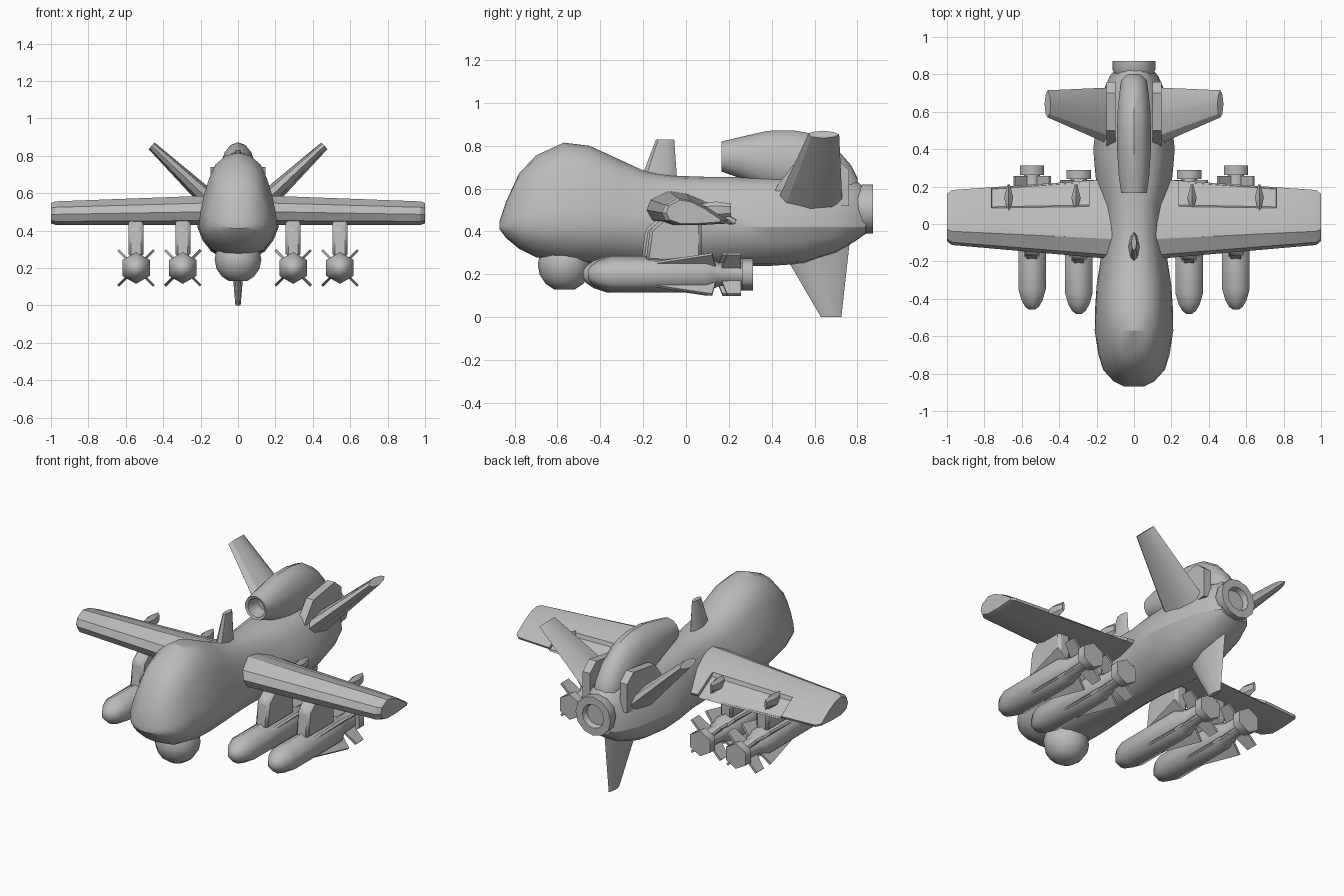
import bpy, bmesh, math
from mathutils import Vector

cube = bpy.data.objects.get("Cube")
if cube:
    bpy.data.objects.remove(cube, do_unlink=True)

GREY = (0.5, 0.5, 0.5, 1)
paint = bpy.data.materials.new("airframe_grey")
paint.use_nodes = True
paint.diffuse_color = GREY
paint.node_tree.nodes["Principled BSDF"].inputs["Base Color"].default_value = GREY


def loft(name, rings, angle=32):
    """Skin a list of equal-length rings and close both ends."""
    bm = bmesh.new()
    loops = [[bm.verts.new(p) for p in ring] for ring in rings]
    for a, b in zip(loops, loops[1:]):
        for i in range(len(a)):
            j = (i + 1) % len(a)
            bm.faces.new((a[i], a[j], b[j], b[i]))
    bm.faces.new(loops[0])
    bm.faces.new(loops[-1])
    bmesh.ops.recalc_face_normals(bm, faces=bm.faces)
    mesh = bpy.data.meshes.new(name)
    bm.to_mesh(mesh)
    bm.free()
    mesh.polygons.foreach_set("use_smooth", [True] * len(mesh.polygons))
    mesh.set_sharp_from_angle(angle=math.radians(angle))
    mesh.materials.append(paint)
    obj = bpy.data.objects.new(name, mesh)
    bpy.context.collection.objects.link(obj)
    return obj


def oval(x, y, z, rx, rz, sides):
    turn = [math.tau * i / sides for i in range(sides)]
    return [(x + rx * math.sin(a), y, z + rz * math.cos(a)) for a in turn]


def tube(name, x, z, stations, sides, angle=32):
    """Round body along y from (y, radius) stations."""
    return loft(name, [oval(x, y, z, r, r, sides) for y, r in stations], angle)


def slab(name, outline, x, half):
    """Flat plate: a (y, z) outline with thickness along x."""
    return loft(name, [[(x + d, y, z) for y, z in outline] for d in (-half, half)], 20)


FOIL = [(0, 0), (.12, .65), (.5, 1), (.85, .6), (1, 0), (.85, -.6), (.5, -1), (.12, -.65)]


def blade(name, root, tip, root_chord, tip_chord, thick):
    """Tapered fin between two (x, z) points, with (front, back) chords along y."""
    a, b = Vector(root), Vector(tip)
    side = Vector((-(b - a).y, (b - a).x)).normalized()
    rings = []
    for p, (y0, y1), t in zip((a, b), (root_chord, tip_chord), thick):
        rings.append([(p.x + side.x * n * t, y0 + (y1 - y0) * c, p.y + side.y * n * t)
                      for c, n in FOIL])
    return loft(name, rings)


# Fuselage: (y, half width, bottom, top) around a hard chine line
CHINE = .42
HULL = [(-.87, .05, .41, .45), (-.84, .11, .37, .54), (-.78, .165, .32, .67),
        (-.7, .19, .28, .755), (-.57, .21, .255, .815), (-.45, .208, .25, .8),
        (-.33, .2, .25, .745), (-.2, .18, .245, .685), (-.05, .165, .24, .66),
        (.1, .172, .24, .655), (.25, .205, .24, .655), (.4, .218, .24, .655),
        (.55, .2, .25, .66), (.7, .17, .3, .66), (.79, .13, .355, .64),
        (.84, .09, .39, .6)]
UPPER = [(1, 0), (.96, .2), (.87, .42), (.74, .65), (.58, .84), (.32, .96), (0, 1)]
LOWER = [(.87, .4), (.66, .73), (.36, .94), (0, 1)]


def hull_ring(y, w, low, top):
    right = [(w * u, CHINE + (top - CHINE) * v) for u, v in reversed(UPPER)]
    right += [(w * u, CHINE - (CHINE - low) * v) for u, v in LOWER]
    left = [(-x, z) for x, z in reversed(right[1:-1])]
    return [(x, y, z) for x, z in right + left]


loft("fuselage", [hull_ring(*s) for s in HULL], 30)

# Engine hump with a recessed intake: (y, centre z, half width, half height)
HUMP = [(.25, .75, .045, .045), (.17, .75, .055, .055), (.165, .75, .07, .07),
        (.25, .745, .083, .095), (.38, .73, .092, .14), (.5, .72, .093, .152),
        (.6, .7, .09, .155), (.7, .65, .08, .14), (.77, .59, .068, .12), (.8, .56, .05, .09)]
loft("engine_hump", [oval(0, y, z, w, h, 14) for y, z, w, h in HUMP])

# Exhaust ring with a recessed centre
tube("exhaust_ring", 0, .505,
     [(.78, .09), (.825, .115), (.872, .115), (.872, .07), (.835, .06)], 12)

# Sensor ball under the nose
ball = [math.pi * i / 8 for i in range(1, 8)]
loft("sensor_ball", [[(x, y - .567, z) for x, z, y in
                      [(p[0], .245 - .125 * math.cos(a), p[2]) for p in
                       oval(0, 0, 0, .125 * math.sin(a), .125 * math.sin(a), 12)]]
                     for a in ball], 40)

# Antenna and ventral fin
blade("top_antenna", (0, .62), (0, .83), (-.22, -.04), (-.14, -.055), (.034, .014))
blade("ventral_fin", (0, .36), (0, 0), (.42, .765), (.63, .725), (.045, .014))

# Wing section: (chord fraction, height fraction), the last upper points form the flap
WING = [(0, .45), (.05, .75), (.25, 1), (.45, .92), (.66, .68), (.68, .66), (1, .16),
        (.98, .06), (.6, 0), (.25, 0), (.06, .15)]


def wing_ring(side, x, drop=0, shrink=1):
    f = (x - .2) / .8
    front, back = -.18 + .07 * f, .235 - .055 * f
    mid, half = (front + back) / 2, (back - front) / 2 * shrink
    height = .155 - .03 * f
    ring = []
    for i, (c, h) in enumerate(WING):
        z = .43 + height * (.5 + (h - .5) * shrink)
        ring.append((side * x, mid + half * (2 * c - 1), z - (drop if i in (5, 6) else 0)))
    return ring


PYLON = [(-.21, .26), (-.19, .41), (-.12, .47), (.05, .47), (.05, .26)]
ROOT_PLATE = [(.4, .56), (.43, .62), (.5, .71), (.7, .74), (.76, .69), (.76, .52), (.45, .5)]
STRAKE = [(-.25, .06), (.1, .135), (.115, .06)]
TAIL_FIN = [(.14, .03), (.17, .135), (.235, .135), (.235, .03)]
BODY = [(-.48, .018), (-.465, .042), (-.43, .065), (-.37, .085), (.07, .085),
        (.13, .055), (.24, .05), (.24, .075), (.29, .075)]


def missile(label, x, shift):
    """Hexagonal missile with four strakes, four tail fins and its pylon."""
    z = .2
    tube(label + "_missile", x, z, [(y + shift, r) for y, r in BODY], 6, 65)
    for k in range(4):
        for part, outline in (("strake", STRAKE), ("tail_fin", TAIL_FIN)):
            fin = slab(f"{label}_{part}_{k}", outline, 0, .007)
            fin.rotation_euler.y = math.radians(45 + 90 * k)
            fin.location = (x, shift, z)
    pylon = slab(label + "_pylon", [(y + shift, h) for y, h in PYLON], x, .04)
    bevel = pylon.modifiers.new("soft_edges", "BEVEL")
    bevel.width = .014


for word, s in (("left", 1), ("right", -1)):
    # Wing with a stepped flap and a rounded tip
    loft(word + "_wing", [wing_ring(s, .1), wing_ring(s, .24), wing_ring(s, .241, .02),
                          wing_ring(s, .76, .02), wing_ring(s, .761), wing_ring(s, .975),
                          wing_ring(s, 1, 0, .87)])
    for n, x in enumerate((.31, .67)):
        loft(f"{word}_flap_fairing_{n}", [oval(s * x, y, .5, w, h, 6) for y, w, h in
                                          ((.07, .006, .03), (.14, .028, .04), (.21, .008, .03))])
    # Tail surface and its root plate
    blade(word + "_tail", (s * .12, .53), (s * .462, .853), (.42, .73), (.57, .715), (.055, .024))
    slab(word + "_tail_root_plate", ROOT_PLATE, s * .122, .024)
    # Underwing stores
    missile(word + "_inner", s * .295, 0)
    missile(word + "_outer", s * .545, .022)
